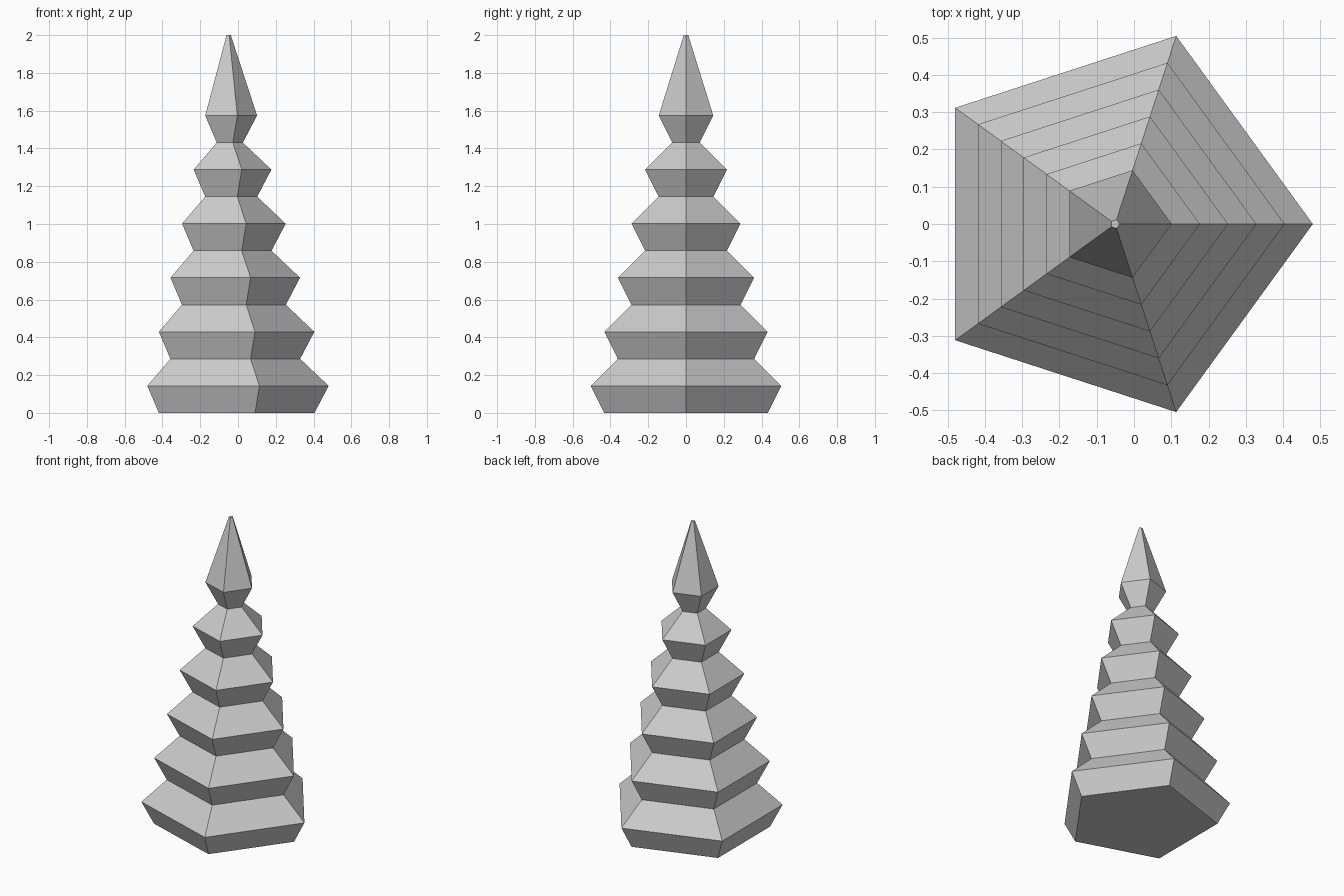
import bpy, bmesh
from math import cos, sin, tau

if "Cube" in bpy.data.objects:
    bpy.data.objects.remove(bpy.data.objects["Cube"])

SIDES, TIERS = 5, 6
STEP_Z, STEP_R = 0.1431, 0.0758
AXIS_X = -0.0507

# Zigzag profile (radius, height): each tier flares out, then slopes in to the next
profile = []
for k in range(TIERS):
    profile.append((0.4555 - STEP_R * k, STEP_Z * 2 * k))
    profile.append((0.5307 - STEP_R * k, STEP_Z * (2 * k + 1)))
profile.append((0.0125, 2.0))  # blunt tip

# Spin the profile into five-sided rings and bridge them
bm = bmesh.new()
rings = [[bm.verts.new((AXIS_X + r * cos(tau * i / SIDES), r * sin(tau * i / SIDES), z))
          for i in range(SIDES)] for r, z in profile]
for low, high in zip(rings, rings[1:]):
    for i in range(SIDES):
        j = (i + 1) % SIDES
        bm.faces.new((low[i], low[j], high[j], high[i]))

# Base and tip caps
bm.faces.new(rings[0][::-1])
bm.faces.new(rings[-1])

mesh = bpy.data.meshes.new("tiered_tree")
bm.to_mesh(mesh)
bm.free()
bpy.context.collection.objects.link(bpy.data.objects.new("tiered_tree", mesh))
